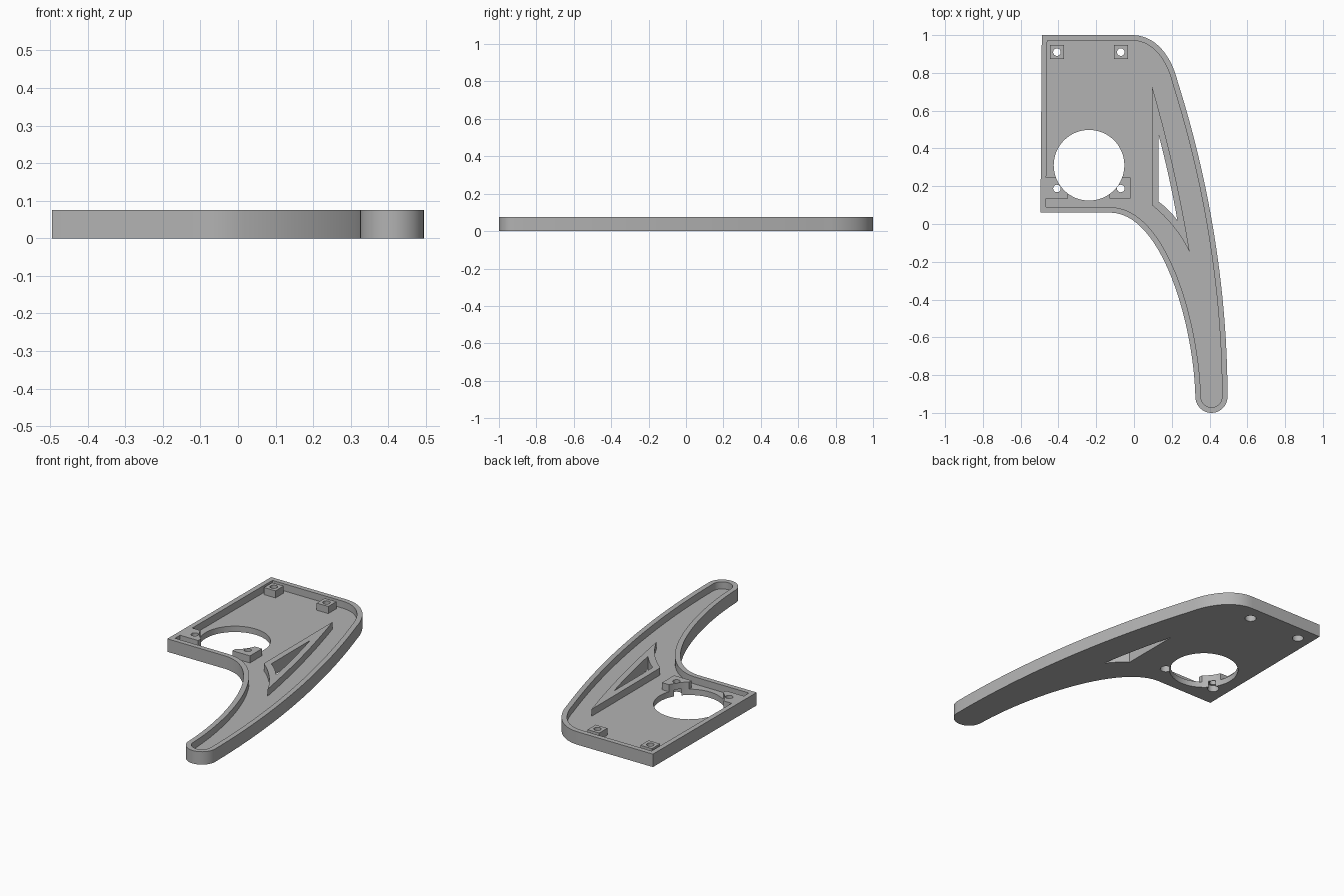
import bpy, bmesh, math
from mathutils import Vector

cube = bpy.data.objects.get("Cube")
if cube:
    bpy.data.objects.remove(cube, do_unlink=True)

HEIGHT, FLOOR, RIM = 0.075, 0.034, 0.029

grey = bpy.data.materials.new("mid_grey")
grey.use_nodes = True
COLOUR = (0.45, 0.45, 0.45, 1)
grey.diffuse_color = COLOUR
grey.node_tree.nodes["Principled BSDF"].inputs["Base Color"].default_value = COLOUR


def bezier(a, b, c, d, n=20):
    """Points along a cubic curve, leaving out the last one."""
    a, b, c, d = map(Vector, (a, b, c, d))
    pts = []
    for i in range(n):
        t = i / n
        s = 1 - t
        pts.append(a * s**3 + b * 3*s*s*t + c * 3*s*t*t + d * t**3)
    return pts


def bowed(a, b, bow, n=8):
    """Shallow bow from a to b, bulging to the right of travel."""
    a, b = Vector(a), Vector(b)
    side = Vector((b.y - a.y, a.x - b.x)).normalized() * bow * 4 / 3
    return bezier(a, a.lerp(b, 1/3) + side, a.lerp(b, 2/3) + side, b, n)


def circle(x, y, r, n=32, start=0.0, sweep=math.tau):
    return [Vector((x + r * math.cos(start + sweep * i / n),
                    y + r * math.sin(start + sweep * i / n))) for i in range(n)]


def rect(x0, x1, y0, y1):
    return [Vector(p) for p in ((x0, y0), (x1, y0), (x1, y1), (x0, y1))]


def inset(pts, d):
    """Inward offset of a clockwise outline."""
    out = []
    for i, p in enumerate(pts):
        u = (p - pts[i - 1]).normalized()
        v = (pts[(i + 1) % len(pts)] - p).normalized()
        n1, n2 = Vector((u.y, -u.x)), Vector((v.y, -v.x))
        out.append(p + (n1 + n2) * d / (1 + n1.dot(n2)))
    return out


def prism(name, pts, z0, z1):
    bm = bmesh.new()
    face = bm.faces.new([bm.verts.new((p[0], p[1], z0)) for p in pts])
    top = bmesh.ops.extrude_face_region(bm, geom=[face])["geom"]
    bmesh.ops.translate(bm, vec=(0, 0, z1 - z0),
                        verts=[g for g in top if isinstance(g, bmesh.types.BMVert)])
    bmesh.ops.recalc_face_normals(bm, faces=bm.faces)
    mesh = bpy.data.meshes.new(name)
    bm.to_mesh(mesh)
    bm.free()
    mesh.materials.append(grey)
    obj = bpy.data.objects.new(name, mesh)
    bpy.context.collection.objects.link(obj)
    return obj


def subtract(target, cutters):
    for cutter in cutters:
        mod = target.modifiers.new("cut", 'BOOLEAN')
        mod.operation, mod.solver, mod.object = 'DIFFERENCE', 'EXACT', cutter
        bpy.context.view_layer.update()
        deps = bpy.context.evaluated_depsgraph_get()
        mesh = bpy.data.meshes.new_from_object(target.evaluated_get(deps))
        target.modifiers.clear()
        target.data = mesh
        bpy.data.objects.remove(cutter, do_unlink=True)


# Outline, clockwise: square corner, rounded shoulder, long arm, round tip
outline = [Vector((-0.488, 1))]
outline += bezier((-0.01, 1), (0.12, 1), (0.2, 0.88), (0.23, 0.758))
outline += bezier((0.23, 0.758), (0.4, 0.222), (0.495, -0.35), (0.495, -0.915), 28)
outline += circle(0.41, -0.915, 0.085, 20, 0, -math.pi)
outline += bezier((0.325, -0.915), (0.315, -0.53), (0.15, 0.05), (-0.12, 0.06), 28)
outline += [Vector((-0.12, 0.06)), Vector((-0.495, 0.06))]
plate = prism("bracket_plate", outline, 0, HEIGHT)

# Pocket, leaving mounting bosses and the window frame standing
pocket = prism("pocket_cutter", inset(outline, RIM), FLOOR, 0.2)
frame = [Vector((0.095, 0.73))]
frame += bowed((0.095, 0.1), (0.295, -0.15), -0.018)
frame += bowed((0.295, -0.15), (0.095, 0.73), 0.014)
islands = [prism("window_frame", frame, -0.1, 0.3)]
for x in (-0.408, -0.07):
    islands.append(prism("upper_boss", rect(x - 0.037, x + 0.037, 0.873, 0.947), -0.1, 0.3))
for x0, x1 in ((-0.48, -0.35), (-0.13, -0.018)):
    islands.append(prism("lower_boss", rect(x0, x1, 0.135, 0.245), -0.1, 0.3))
subtract(pocket, islands)

# Through openings: large round hole, arm window, screw holes with counterbores
window = [Vector((0.13, 0.473))]
window += bowed((0.13, 0.118), (0.23, 0.018), -0.006)
window += bowed((0.23, 0.018), (0.13, 0.473), 0.005)
cutters = [pocket,
           prism("round_cutter", circle(-0.238, 0.311, 0.187, 64), -0.1, 0.3),
           prism("window_cutter", window, -0.1, 0.3)]
for x in (-0.408, -0.07):
    for y in (0.188, 0.91):
        cutters.append(prism("screw_cutter", circle(x, y, 0.02, 24), -0.1, 0.3))
        cutters.append(prism("counterbore_cutter", circle(x, y, 0.031, 24), -0.1, FLOOR + 0.004))
subtract(plate, cutters)

bpy.ops.object.select_all(action='DESELECT')
plate.select_set(True)
bpy.context.view_layer.objects.active = plate
bpy.ops.object.shade_smooth_by_angle(angle=math.radians(30))
